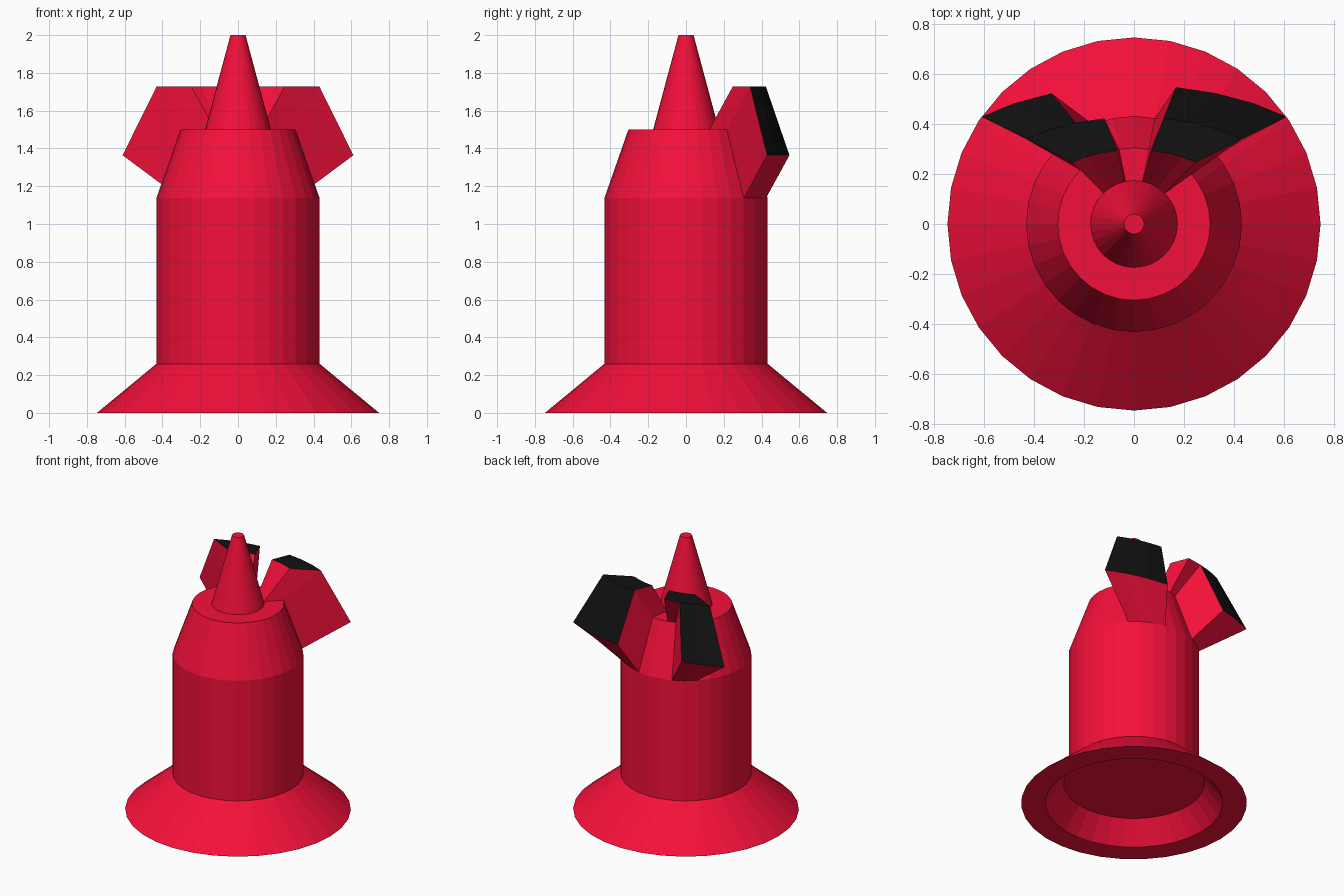
import bpy
import bmesh
from math import cos, sin, tau
from mathutils import Vector

if "Cube" in bpy.data.objects:
    bpy.data.objects.remove(bpy.data.objects["Cube"])

SIDES = 32


def material(name, color):
    mat = bpy.data.materials.new(name)
    mat.diffuse_color = color
    mat.use_nodes = True
    mat.node_tree.nodes["Principled BSDF"].inputs["Base Color"].default_value = mat.diffuse_color
    return mat


# Turned body: underside recess, flared skirt, barrel, sloped shoulder, spike
profile = [(0.467, 0.15), (0.587, 0.0), (0.747, 0.0), (0.432, 0.26),
           (0.432, 1.137), (0.305, 1.5), (0.174, 1.5), (0.04, 2.0)]
SHOULDER, LEDGE = 4, 5  # profile bands the fins grow from

bm = bmesh.new()
rings = [[bm.verts.new((r * cos(tau * i / SIDES), r * sin(tau * i / SIDES), z))
          for i in range(SIDES)] for r, z in profile]
bands = []
for low, high in zip(rings, rings[1:]):
    bands.append([bm.faces.new((low[i], low[(i + 1) % SIDES],
                                high[(i + 1) % SIDES], high[i]))
                  for i in range(SIDES)])
bm.faces.new(rings[0][::-1])
bm.faces.new(rings[-1])

# Two back fins: shoulder and ledge faces pulled up, back and spread sideways
# (the left fin has one shoulder face fewer than the right)
right_fin = bands[SHOULDER][4:7] + bands[LEDGE][4:7]
left_fin = bands[SHOULDER][10:12] + bands[LEDGE][9:12]
for fin in (right_fin, left_fin):
    new = bmesh.ops.extrude_face_region(bm, geom=fin)["geom"]
    for v in (g for g in new if isinstance(g, bmesh.types.BMVert)):
        v.co = Vector((v.co.x * 2, v.co.y + 0.124, v.co.z + 0.227))
    for f in (g for g in new if isinstance(g, bmesh.types.BMFace)):
        f.material_index = 1

bmesh.ops.recalc_face_normals(bm, faces=bm.faces)
mesh = bpy.data.meshes.new("finned_tower")
bm.to_mesh(mesh)
bm.free()
mesh.materials.append(material("red", (0.91, 0.005, 0.042, 1)))
mesh.materials.append(material("black", (0.006, 0.006, 0.006, 1)))
bpy.context.collection.objects.link(bpy.data.objects.new("finned_tower", mesh))
